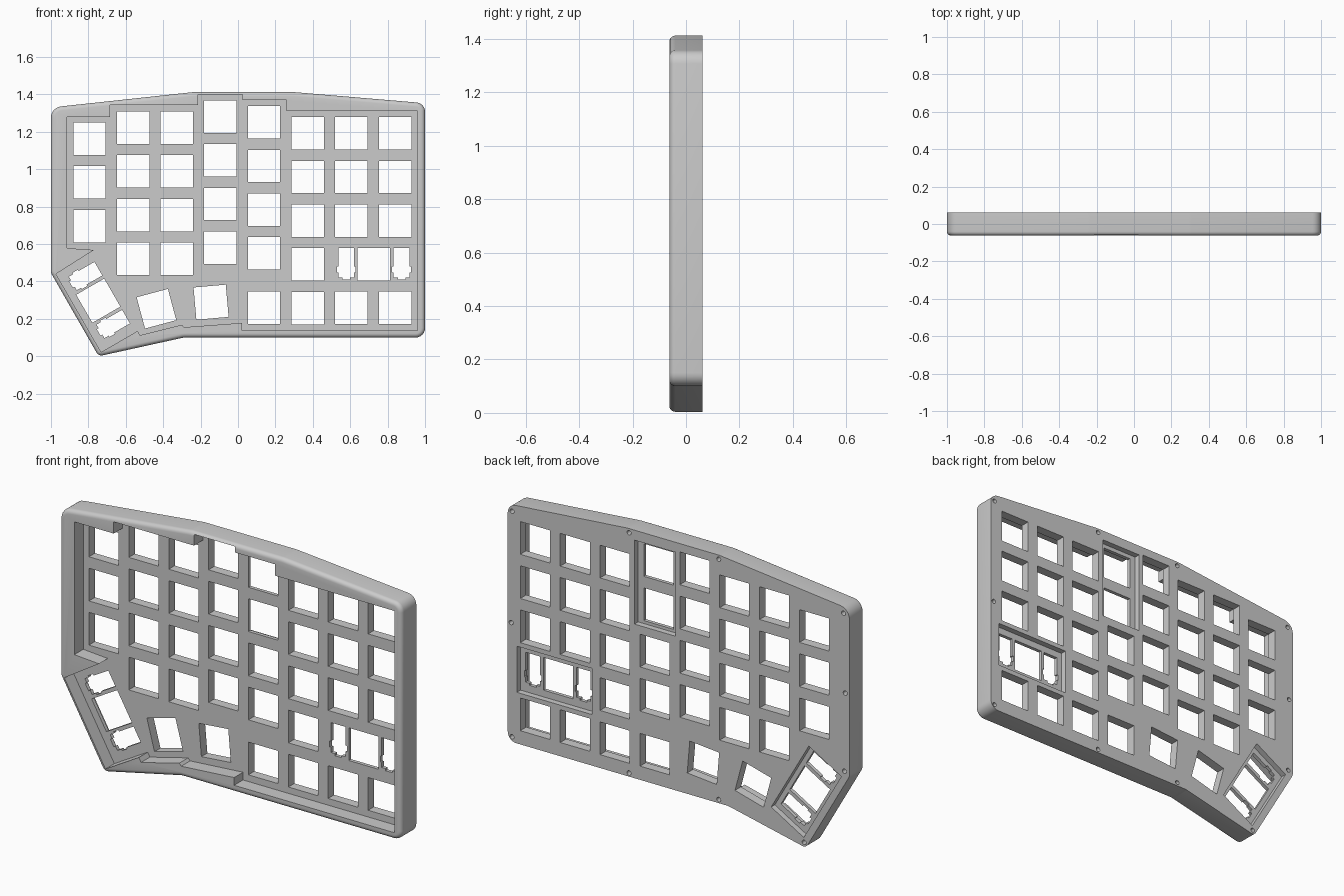
import bpy, bmesh, math
from mathutils import Vector

if "Cube" in bpy.data.objects:
    bpy.data.objects.remove(bpy.data.objects["Cube"])

FRONT, BACK, PLATE, THIN = -0.062, 0.062, 0.012, 0.031   # y levels
PITCH, KEY = 0.2337, 0.0865


def rounded(corners, steps=6):
    """Corner list (x, z, radius) -> outline with filleted corners."""
    out = []
    n = len(corners)
    for i, (x, z, r) in enumerate(corners):
        p = Vector((x, z))
        a = (Vector(corners[i - 1][:2]) - p).normalized()
        b = (Vector(corners[(i + 1) % n][:2]) - p).normalized()
        half = a.angle(b) / 2
        c = p + (a + b).normalized() * (r / math.sin(half))
        t = r / math.tan(half)
        va, vb = p + a * t - c, p + b * t - c
        sweep = va.angle_signed(vb)
        for k in range(steps + 1):
            ang = -sweep * k / steps
            out.append((c.x + va.x * math.cos(ang) - va.y * math.sin(ang),
                        c.y + va.x * math.sin(ang) + va.y * math.cos(ang)))
    return out


def prism(bm, pts, y0, y1):
    """Extrude an x-z outline from y0 to y1; returns the front face."""
    front = bm.faces.new([bm.verts.new((x, y0, z)) for x, z in pts])
    back = bm.faces.new([bm.verts.new((x, y1, z)) for x, z in reversed(pts)])
    a, b = list(front.verts), list(reversed(back.verts))
    for i in range(len(a)):
        j = (i + 1) % len(a)
        bm.faces.new((a[i], b[i], b[j], a[j]))
    return front


def finish(bm, name):
    bmesh.ops.recalc_face_normals(bm, faces=bm.faces[:])
    me = bpy.data.meshes.new(name)
    bm.to_mesh(me)
    bm.free()
    ob = bpy.data.objects.new(name, me)
    bpy.context.collection.objects.link(ob)
    return ob


def place(pts, cx, cz, deg=0):
    c, s = math.cos(math.radians(deg)), math.sin(math.radians(deg))
    return [(cx + x * c - z * s, cz + x * s + z * c) for x, z in pts]


def box(w, h):
    return [(-w, -h), (w, -h), (w, h), (-w, h)]


# Case body with a rounded front rim
bm = bmesh.new()
face = prism(bm, rounded([
    (-1, 1.33, 0.06), (-0.24, 1.412, 0.15), (0.3, 1.412, 0.15), (1, 1.353, 0.05),
    (1, 0.1, 0.05), (-0.29, 0.1, 0.1), (-0.745, 0.0, 0.03), (-1, 0.445, 0.04)]),
    FRONT, BACK)
bmesh.ops.recalc_face_normals(bm, faces=bm.faces[:])
bmesh.ops.bevel(bm, geom=list(face.edges), offset=0.022, segments=5,
                profile=0.5, affect='EDGES')
case = finish(bm, "keyboard_case")

# Stepped front recess around the keys
bm = bmesh.new()
prism(bm, [
    (-0.914, 1.28), (-0.684, 1.28), (-0.684, 1.342), (-0.214, 1.342), (-0.214, 1.4),
    (0.025, 1.4), (0.025, 1.37), (0.26, 1.37), (0.26, 1.31), (0.96, 1.31),
    (0.96, 0.137), (0.021, 0.137), (0.021, 0.178), (-0.289, 0.155), (-0.3, 0.168),
    (-0.524, 0.112), (-0.537, 0.135), (-0.732, 0.022), (-0.973, 0.44),
    (-0.77, 0.568), (-0.914, 0.578)], -0.2, PLATE)
recess = finish(bm, "recess_cutter")

# Rear pockets: wide keys and the controller bay
WIDE = [(0.7265, 0.492, 0), (-0.747, 0.297, -60)]
bm = bmesh.new()
for cx, cz, deg in WIDE:
    prism(bm, place(box(0.22, 0.122 if deg == 0 else 0.11), cx, cz, deg), THIN, 0.2)
prism(bm, place(box(0.12, 0.222), 0.138, 1.137), THIN, 0.2)
pockets = finish(bm, "pocket_cutter")

# Key openings: (column x, top row z, rows)
bm = bmesh.new()
keys = [(-0.436, 0.254, 15), (-0.144, 0.289, 5), (0.139, 0.259, 0)] + WIDE
for x, top, rows in [(-0.794, 1.163, 3), (-0.561, 1.222, 4), (-0.327, 1.222, 4),
                     (-0.094, 1.281, 4), (0.139, 1.251, 4), (0.373, 1.192, 5),
                     (0.606, 1.192, 3), (0.84, 1.192, 3)]:
    keys += [(x, top - r * PITCH, 0) for r in range(rows)]
keys += [(0.606, 0.259, 0), (0.84, 0.259, 0)]
for cx, cz, deg in keys:
    prism(bm, place(box(KEY, KEY), cx, cz, deg), -0.02, 0.2)

# Stabilizer openings beside each wide key
half = [(0.042, 0.086), (0.042, -0.012), (0.05, -0.012), (0.05, -0.045),
        (0.042, -0.045), (0.042, -0.072), (0.02, -0.072), (0.02, -0.083)]
stab = half + [(-x, z) for x, z in reversed(half)]
for cx, cz, deg in WIDE:
    for side in (-1, 1):
        pts = [(x + side * 0.148, z) for x, z in stab]
        prism(bm, place(pts, cx, cz, deg), -0.02, 0.2)

# Screw holes in the rear face
ring = [(0.012 * math.cos(k * math.pi / 8), 0.012 * math.sin(k * math.pi / 8))
        for k in range(16)]
for x, z in [(0.975, 1.32), (0.98, 0.73), (0.975, 0.127), (0.29, 1.39), (0.29, 0.119),
             (-0.235, 1.39), (-0.235, 0.119), (-0.965, 1.3), (-0.975, 0.88),
             (-0.97, 0.465), (-0.735, 0.026)]:
    prism(bm, place(ring, x, z), 0.015, 0.2)
openings = finish(bm, "opening_cutter")

# Cut everything out and drop the cutters
bpy.context.view_layer.objects.active = case
case.select_set(True)
for cutter in (recess, pockets, openings):
    cutter.hide_render = True
    mod = case.modifiers.new(cutter.name, 'BOOLEAN')
    mod.operation, mod.solver, mod.object = 'DIFFERENCE', 'EXACT', cutter
    bpy.ops.object.modifier_apply(modifier=mod.name)
    bpy.data.objects.remove(cutter)
bpy.ops.object.shade_smooth_by_angle(angle=math.radians(30))
